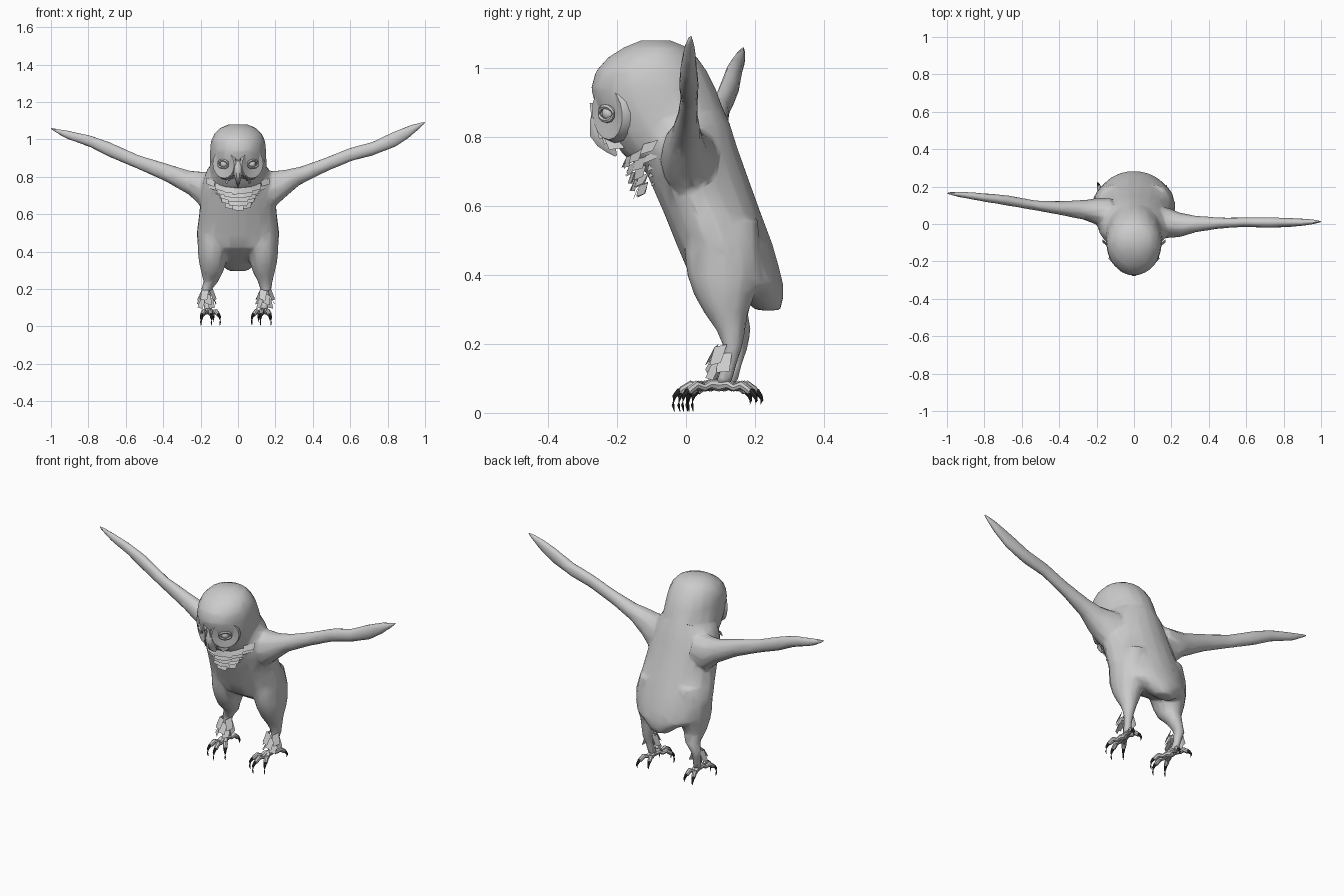
import bpy, bmesh, math, random
from mathutils import Vector as V, Matrix

if "Cube" in bpy.data.objects:
    bpy.data.objects.remove(bpy.data.objects["Cube"])
random.seed(4)

dark = bpy.data.materials.new("claw_dark")
dark.diffuse_color = (0.03, 0.03, 0.03, 1)
dark.use_nodes = True
dark.node_tree.nodes["Principled BSDF"].inputs["Base Color"].default_value = dark.diffuse_color


def finish(name, bm, smooth=True, mat=None):
    bmesh.ops.recalc_face_normals(bm, faces=bm.faces)
    me = bpy.data.meshes.new(name)
    bm.to_mesh(me)
    bm.free()
    ob = bpy.data.objects.new(name, me)
    bpy.context.collection.objects.link(ob)
    if mat:
        me.materials.append(mat)
    if smooth:
        bpy.ops.object.select_all(action='DESELECT')
        ob.select_set(True)
        bpy.context.view_layer.objects.active = ob
        bpy.ops.object.shade_smooth_by_angle(angle=math.radians(40))
    return ob


def loft(bm, rings, n, egg=0):
    """Skin a list of ellipses (centre, half axis u, half axis v), closing both ends."""
    loops = []
    for c, u, v in rings:
        loops.append([bm.verts.new(V(c) + V(u) * math.cos(a) * (1 - egg * math.sin(a)) + V(v) * math.sin(a))
                      for a in (2 * math.pi * i / n for i in range(n))])
    faces = [bm.faces.new(loops[0]), bm.faces.new(loops[-1])]
    for a, b in zip(loops, loops[1:]):
        for i in range(n):
            j = (i + 1) % n
            faces.append(bm.faces.new((a[i], a[j], b[j], b[i])))
    bmesh.ops.recalc_face_normals(bm, faces=faces)


def stack(bm, rows, n, egg=0):
    """Horizontal rings: z, front y, back y, half width."""
    loft(bm, [((0, (f + b) / 2, z), (w, 0, 0), (0, (b - f) / 2, 0)) for z, f, b, w in rows], n, egg)


def tube(bm, pts, n=6):
    """Round tube through (x, y, z, radius) points."""
    P = [V(p[:3]) for p in pts]
    rings = []
    for i, p in enumerate(pts):
        t = (P[min(i + 1, len(P) - 1)] - P[max(i - 1, 0)]).normalized()
        side = t.cross(V((0, 0, 1)))
        side = side.normalized() if side.length > 0.05 else V((1, 0, 0))
        rings.append((P[i], side * p[3], t.cross(side).normalized() * p[3]))
    loft(bm, rings, n)


def card(bm, top, down, across, w, l):
    """Flat feather card hanging from its top edge."""
    top, d, a = V(top), V(down).normalized() * l, V(across).normalized() * w / 2
    bm.faces.new([bm.verts.new(p) for p in
                  (top - a, top + a, top + a * 0.9 + d, top - a * 0.9 + d)])


body = bmesh.new()
# Torso, leaning forward, with the blunt tail underneath
stack(body, [
    (0.297, 0.205, 0.275, 0.05), (0.335, 0.155, 0.283, 0.10), (0.37, 0.08, 0.284, 0.18),
    (0.42, 0.0, 0.272, 0.208), (0.49, -0.03, 0.252, 0.222), (0.58, -0.066, 0.218, 0.21),
    (0.68, -0.11, 0.182, 0.2), (0.77, -0.14, 0.15, 0.19), (0.84, -0.14, 0.128, 0.165),
    (0.9, -0.12, 0.10, 0.115)], 18, 0.13)

# Head
stack(body, [
    (0.70, -0.12, 0.12, 0.12), (0.75, -0.185, 0.13, 0.14), (0.82, -0.235, 0.124, 0.15),
    (0.88, -0.262, 0.11, 0.152), (0.94, -0.278, 0.088, 0.15), (0.99, -0.264, 0.063, 0.145),
    (1.03, -0.228, 0.034, 0.128), (1.06, -0.18, 0.005, 0.098), (1.08, -0.13, -0.045, 0.05)], 18)

# Bare wings: x, y, low z, high z, half depth in y
right = [(0.12, 0.01, 0.66, 0.83, 0.09), (0.19, 0.005, 0.63, 0.835, 0.08),
         (0.25, -0.005, 0.685, 0.84, 0.065), (0.33, 0.0, 0.755, 0.855, 0.045),
         (0.46, 0.005, 0.82, 0.9, 0.03), (0.6, 0.01, 0.88, 0.957, 0.026),
         (0.72, 0.008, 0.912, 0.988, 0.03), (0.84, 0.008, 0.957, 1.047, 0.024),
         (0.92, 0.01, 1.01, 1.078, 0.018), (1.0, 0.013, 1.083, 1.098, 0.008)]
left = [(-0.12, 0.05, 0.66, 0.83, 0.09), (-0.19, 0.065, 0.63, 0.83, 0.075),
        (-0.26, 0.075, 0.7, 0.835, 0.055), (-0.39, 0.085, 0.775, 0.875, 0.038),
        (-0.53, 0.10, 0.838, 0.917, 0.027), (-0.69, 0.128, 0.905, 0.988, 0.028),
        (-0.79, 0.14, 0.957, 1.023, 0.024), (-0.92, 0.157, 1.003, 1.05, 0.017),
        (-1.0, 0.166, 1.05, 1.065, 0.008)]
for rows in (right, left):
    loft(body, [((x, y, (lo + hi) / 2), (0, d, 0), (0, 0, (hi - lo) / 2))
                for x, y, lo, hi, d in rows], 10)

# Legs, thigh to ankle, the left one set slightly wider and further back
leg = [(0.118, 0.1, 0.56, 0.075, 0.11), (0.132, 0.105, 0.47, 0.085, 0.11),
       (0.134, 0.11, 0.4, 0.082, 0.108), (0.136, 0.112, 0.345, 0.074, 0.09),
       (0.138, 0.116, 0.29, 0.059, 0.064), (0.145, 0.13, 0.24, 0.04, 0.043),
       (0.15, 0.136, 0.19, 0.028, 0.028), (0.145, 0.125, 0.14, 0.02, 0.022),
       (0.138, 0.108, 0.085, 0.022, 0.025)]
shift = {1: (0, 0), -1: (0.022, 0.016)}
for s, (dx, dy) in shift.items():
    loft(body, [((s * (x + (dx if z < 0.2 else 0)), y + (dy if z < 0.25 else 0), z),
                 (s * rx, 0, 0), (0, ry, 0)) for x, y, z, rx, ry in leg], 12)

# Fuse torso, head, wings and legs into one low-poly skin
me = bpy.data.meshes.new("body")
body.to_mesh(me)
body.free()
skin = bpy.data.objects.new("body", me)
bpy.context.collection.objects.link(skin)
bpy.context.view_layer.objects.active = skin
skin.select_set(True)
fuse = skin.modifiers.new("fuse", 'REMESH')
fuse.mode, fuse.voxel_size = 'VOXEL', 0.008
relax = skin.modifiers.new("relax", 'SMOOTH')
relax.factor, relax.iterations = 0.5, 8
thin = skin.modifiers.new("reduce", 'DECIMATE')
thin.ratio = 0.05
for m in ("fuse", "relax", "reduce"):
    bpy.ops.object.modifier_apply(modifier=m)
bpy.ops.object.shade_smooth_by_angle(angle=math.radians(50))

# Facial discs, eyelids and eyeballs
for s, side in ((1, "right"), (-1, "left")):
    nrm = V((s * 0.6, -0.79, -0.08)).normalized()
    u = nrm.cross(V((0, 0, 1))).normalized()
    v = u.cross(nrm)
    c = V((s * 0.077, -0.227, 0.868))
    bm = bmesh.new()
    loft(bm, [(c + nrm * h, u * r, v * r * 1.06) for r, h in
              ((0.083, -0.05), (0.082, -0.018), (0.072, 0.002), (0.055, 0.0),
               (0.038, -0.003), (0.012, -0.005))], 16)
    finish(side + "_facial_disc", bm)
    bm = bmesh.new()
    frame = Matrix((u, v, nrm)).transposed().to_4x4()
    bmesh.ops.create_uvsphere(bm, u_segments=12, v_segments=8, radius=0.022,
                              matrix=Matrix.Translation(c - nrm * 0.006) @ frame)
    finish(side + "_eye", bm)
    bm = bmesh.new()
    for sign in (1, -1):
        tube(bm, [(*(c + nrm * 0.005 + u * 0.034 * math.cos(a) + v * sign * 0.02 * math.sin(a)),
                   0.004 + 0.004 * math.sin(a)) for a in (math.pi * i / 6 for i in range(7))], 6)
    finish(side + "_eyelids", bm)

# Hooked beak
bm = bmesh.new()
loft(bm, [((0, y, z), (w, 0, 0), (0, d, d * 0.6)) for y, z, w, d in (
    (-0.25, 0.895, 0.014, 0.02), (-0.255, 0.86, 0.023, 0.025), (-0.25, 0.82, 0.024, 0.03),
    (-0.235, 0.785, 0.015, 0.022), (-0.215, 0.76, 0.008, 0.012), (-0.203, 0.745, 0.002, 0.003))], 10)
finish("beak", bm)

# Bristle cards beside the beak
bm = bmesh.new()
for s in (1, -1):
    for i in range(4):
        card(bm, (s * (0.018 + 0.006 * i), -0.255 + 0.008 * i, 0.90 - 0.02 * i),
             (s * 0.12 * i, 0.1 + 0.1 * i, -1), (s * 0.25, 1, 0.1), 0.05, 0.085)
finish("beak_bristles", bm, False)

# Ruff of feather cards on the throat, hanging in curved rows
bm = bmesh.new()
for row in range(5):
    half = 0.145 - 0.015 * row
    count = 7 - row // 2
    for i in range(count):
        t = -1 + 2 * i / (count - 1)
        card(bm, (half * t, -0.172 + 0.008 * row + 0.07 * t * t, 0.74 - 0.022 * row + 0.045 * t * t),
             (0.1 * t, -0.35 + random.uniform(-0.15, 0.15), -1),
             (1, 0.9 * t, 0.35 * t + random.uniform(-0.1, 0.1)), 0.064, 0.034)
finish("throat_feathers", bm, False)

# Ankle feathers, toes and claws
toes = [(-0.05, -0.075), (-0.012, -0.107), (0.034, -0.085), (0.03, 0.088), (-0.02, 0.075)]
for s, side in ((1, "right"), (-1, "left")):
    dx, dy = shift[s]
    fx, fy = s * (0.135 + dx), 0.095 + dy
    bm = bmesh.new()
    for i in range(8):
        a = math.radians(-190 + 27 * i)
        out = V((math.cos(a), math.sin(a), 0))
        p = V((fx + s * 0.01, fy + 0.018, 0.195 - 0.022 * (i % 3))) + out * 0.026
        card(bm, p, out * 0.45 + V((0, -0.1, -1)),
             (-out.y, out.x, random.uniform(-0.35, 0.35)), 0.042, 0.06)
    finish(side + "_ankle_feathers", bm, False)
    toe_bm, claw_bm = bmesh.new(), bmesh.new()
    for tx, ty in toes:
        def at(k, z, r):
            return (fx + s * tx * k, fy + ty * k, z, r)
        tube(toe_bm, [at(0, 0.08, 0.018), at(0.3, 0.083, 0.013), at(0.5, 0.073, 0.011),
                      at(0.75, 0.081, 0.013), at(0.98, 0.066, 0.012), at(1.03, 0.058, 0.009)], 8)
        low = 0.004 if ty < 0 else 0.024
        tube(claw_bm, [at(0.93, 0.068, 0.009), at(1.08, 0.062, 0.009), at(1.2, 0.048, 0.0065),
                       at(1.24, 0.02 + low * 0.7, 0.004), at(1.2, low, 0.001)], 8)
    finish(side + "_toes", toe_bm)
    finish(side + "_claws", claw_bm, True, dark)
